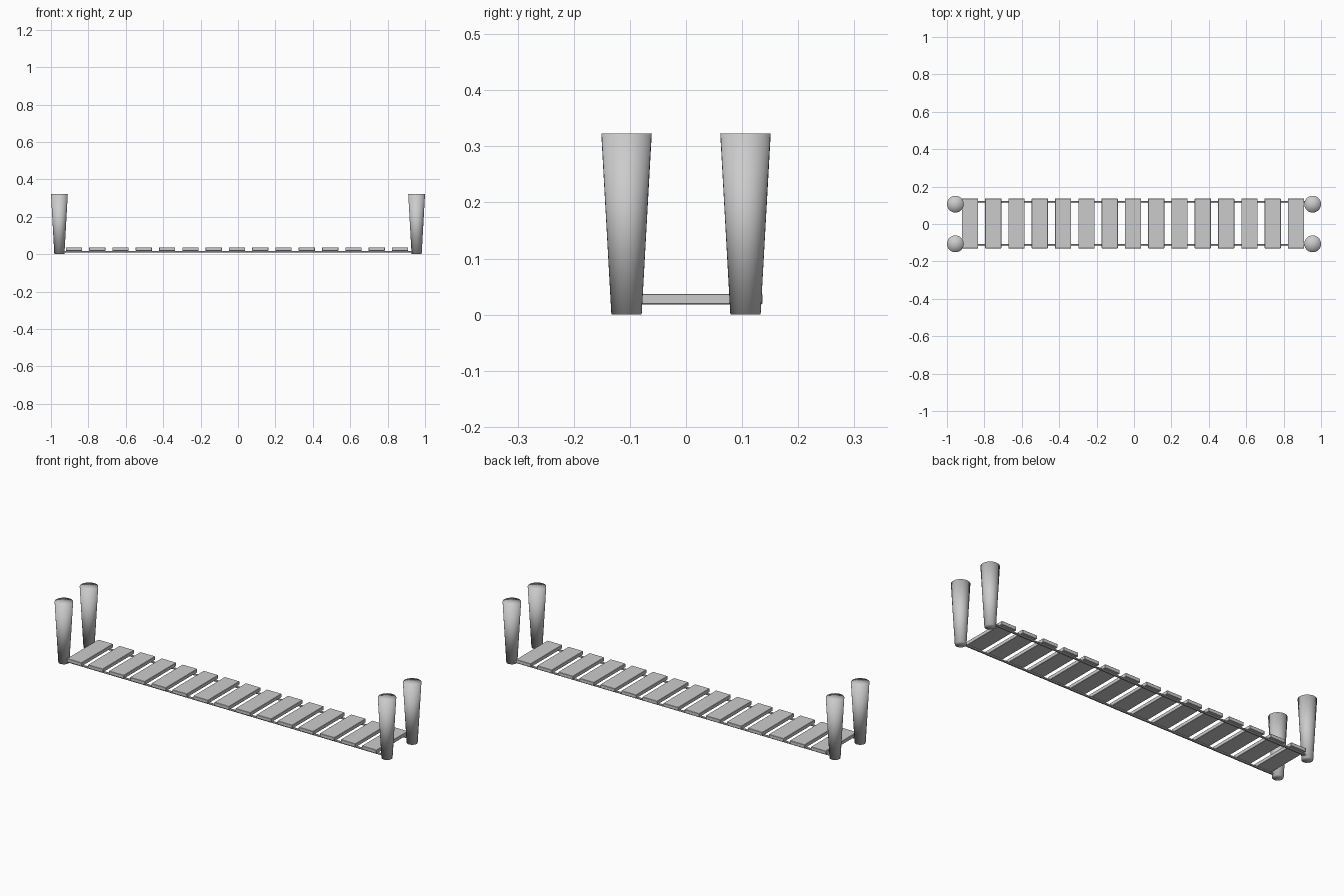
import bpy

if "Cube" in bpy.data.objects:
    bpy.data.objects.remove(bpy.data.objects["Cube"])

def box(name, loc, size):
    bpy.ops.mesh.primitive_cube_add(size=1, location=loc)
    ob = bpy.context.object
    ob.name = name
    ob.scale = size
    bpy.ops.object.transform_apply(location=False, rotation=False, scale=True)
    return ob

# Tapered round posts at the four corners, softly shaded over the caps
for sx, end in ((-1, "left"), (1, "right")):
    for sy, side in ((-1, "front"), (1, "back")):
        bpy.ops.mesh.primitive_cone_add(vertices=32, radius1=0.027, radius2=0.045,
                                        depth=0.323, end_fill_type='TRIFAN',
                                        location=(sx * 0.955, sy * 0.106, 0.1615))
        bpy.context.object.name = f"{end}_{side}_post"
        bpy.ops.object.shade_smooth()

# Thin straps running under the planks between the posts
for y, side in ((-0.113, "front"), (0.117, "back")):
    strap = box(f"{side}_strap", (0, y, 0.0135), (1.91, 0.011, 0.008))
    bev = strap.modifiers.new("round", 'BEVEL')
    bev.width = 0.002

# Fifteen evenly spaced walkway planks with a slight edge chamfer
COUNT, FIRST, LAST = 15, -0.877, 0.866
for i in range(COUNT):
    x = FIRST + (LAST - FIRST) * i / (COUNT - 1)
    plank = box(f"plank_{i + 1}", (x, 0.003, 0.0275), (0.087, 0.266, 0.019))
    bev = plank.modifiers.new("chamfer", 'BEVEL')
    bev.width = 0.0015
    bev.segments = 1
